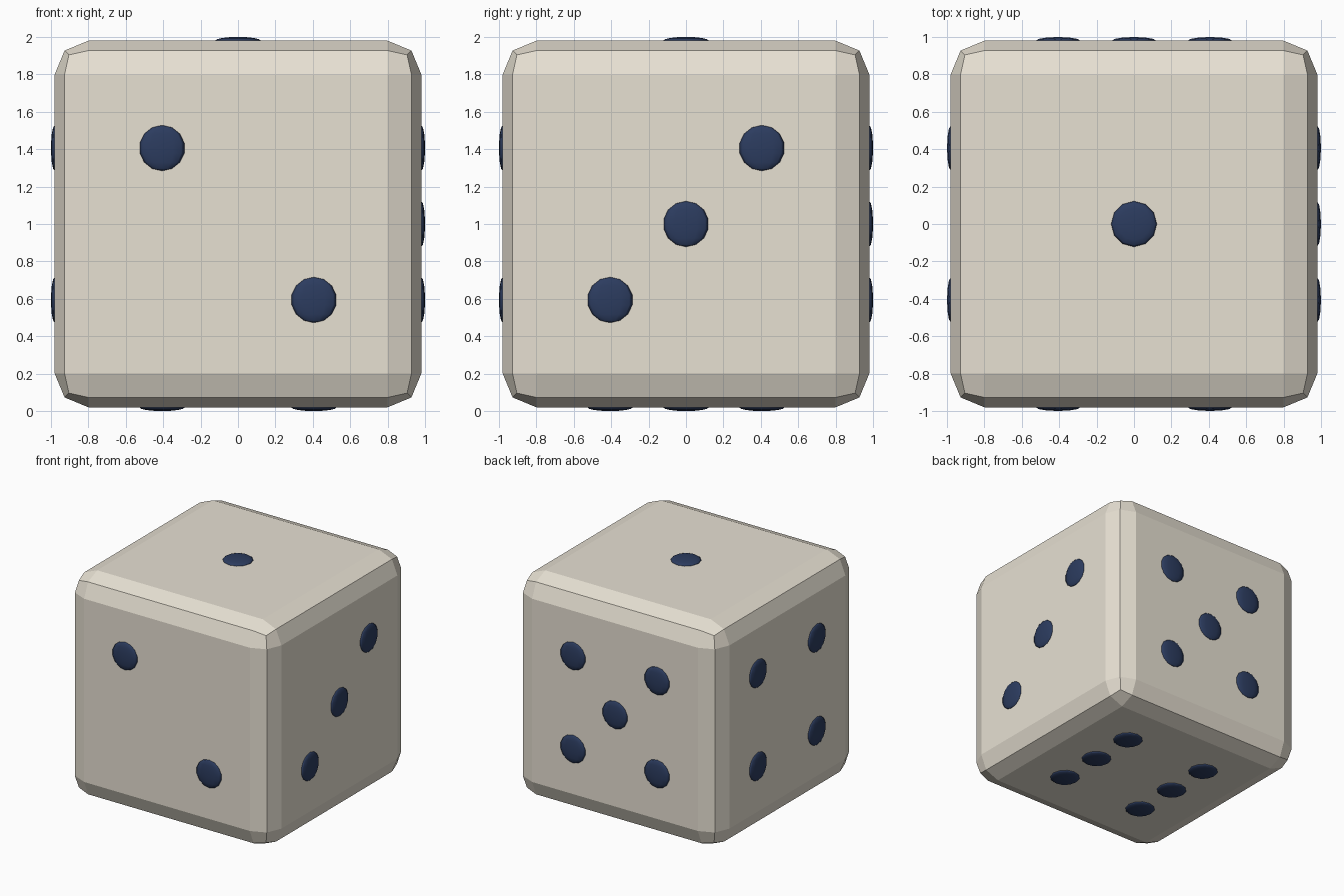
import bpy, bmesh
from mathutils import Matrix, Vector

if "Cube" in bpy.data.objects:
    bpy.data.objects.remove(bpy.data.objects["Cube"])

HALF = 0.98      # half width of the body
PIP_R = 0.122    # pip radius
PIP_H = 0.02     # pip height above the face
S = 0.406        # pip spacing from the face centre
CENTRE = Vector((0, 0, 1))


def material(name, rgb):
    m = bpy.data.materials.new(name)
    m.diffuse_color = (*rgb, 1)
    m.use_nodes = True
    m.node_tree.nodes["Principled BSDF"].inputs["Base Color"].default_value = m.diffuse_color
    return m


def make_object(name, bm, mat, smooth):
    for f in bm.faces:
        f.smooth = smooth
    me = bpy.data.meshes.new(name)
    bm.to_mesh(me)
    bm.free()
    me.materials.append(mat)
    ob = bpy.data.objects.new(name, me)
    bpy.context.collection.objects.link(ob)
    return ob


ivory = material("ivory", (0.80, 0.75, 0.65))
navy = material("navy", (0.025, 0.045, 0.115))

# Body: cube with a two-step rounded bevel
bm = bmesh.new()
bmesh.ops.create_cube(bm, size=2 * HALF)
bmesh.ops.bevel(bm, geom=bm.edges[:], offset=0.18, offset_type='OFFSET',
                segments=2, profile=0.5, affect='EDGES')
bmesh.ops.translate(bm, verts=bm.verts[:], vec=CENTRE)
make_object("die_body", bm, ivory, False)

# Pips: flattened spheres, laid out per face as (axis, sign, [(u, v), ...])
corners = [(-1, -1), (-1, 1), (1, -1), (1, 1)]
faces = {
    "one": (2, 1, [(0, 0)]),
    "two": (1, -1, [(-1, 1), (1, -1)]),
    "three": (0, 1, [(-1, -1), (0, 0), (1, 1)]),
    "four": (0, -1, corners),
    "five": (1, 1, corners + [(0, 0)]),
    "six": (2, -1, corners + [(-1, 0), (1, 0)]),
}
# the six runs in two rows of three along y
for label, (axis, sign, spots) in faces.items():
    bm = bmesh.new()
    scale = [PIP_R] * 3
    scale[axis] = PIP_H
    for u, v in spots:
        pos = [u * S, v * S]
        pos.insert(axis, sign * HALF)
        mat = Matrix.Translation(CENTRE + Vector(pos)) @ Matrix.Diagonal((*scale, 1))
        bmesh.ops.create_uvsphere(bm, u_segments=12, v_segments=8 if axis == 2 else 7,
                                  radius=1, matrix=mat)
    make_object("pips_" + label, bm, navy, True)
